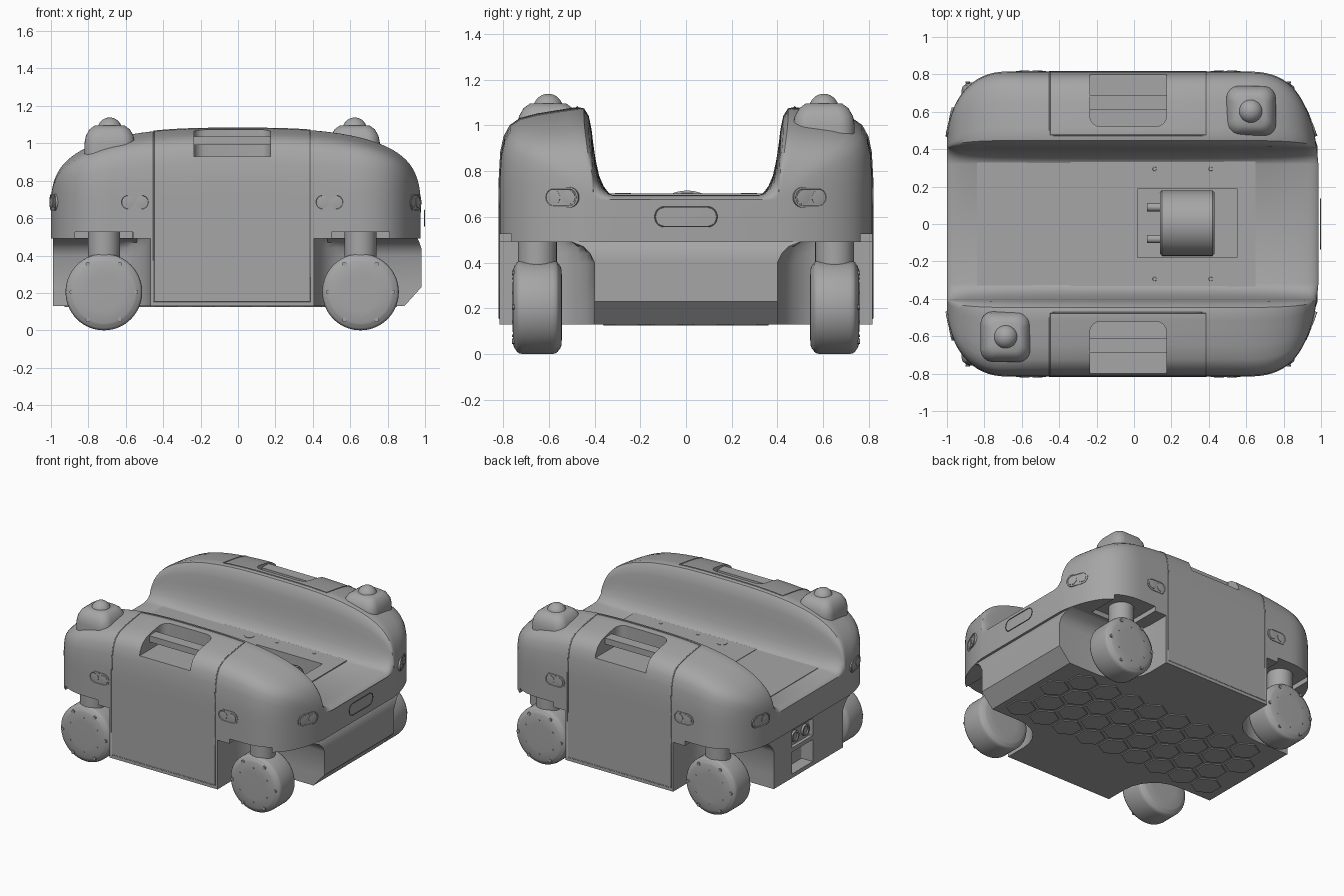
import bpy, bmesh, math
from mathutils import Vector, Matrix

cube = bpy.data.objects.get("Cube")
if cube:
    bpy.data.objects.remove(cube)

grey = bpy.data.materials.new("plain grey")
grey.use_nodes = True
COLOR = (0.38, 0.38, 0.38, 1)
grey.diffuse_color = COLOR
grey.node_tree.nodes["Principled BSDF"].inputs["Base Color"].default_value = COLOR

CX = -0.031          # centre of the running gear
DECK = 0.695
WALL = 0.405         # inner face of the side walls
SIDE = 0.815
AXLE = 0.686
TRACK = 0.65
POWER = 2.2          # roundness of the plan corners
meshes = []


def place(origin, axis=(0, 0, 1)):
    return Matrix.Translation(origin) @ Vector(axis).to_track_quat('Z', 'Y').to_matrix().to_4x4()


def loft(name, stacks, matrix=None):
    """Skin one or more stacks of equal loops and cap both ends."""
    bm = bmesh.new()
    for loops in stacks:
        rings = [[bm.verts.new(p) for p in loop] for loop in loops]
        n = len(rings[0])
        for a, b in zip(rings, rings[1:]):
            for i in range(n):
                j = (i + 1) % n
                bm.faces.new((a[i], a[j], b[j], b[i]))
        bm.faces.new(rings[0])
        bm.faces.new(rings[-1])
    bmesh.ops.recalc_face_normals(bm, faces=bm.faces[:])
    mesh = bpy.data.meshes.new(name)
    bm.to_mesh(mesh)
    bm.free()
    if matrix:
        mesh.transform(matrix)
    mesh.materials.append(grey)
    obj = bpy.data.objects.new(name, mesh)
    bpy.context.scene.collection.objects.link(obj)
    meshes.append(obj)
    return obj


def ring(r, z, n=40, x=0, y=0, turn=0):
    angles = [math.tau * (i + turn) / n for i in range(n)]
    return [(x + r * math.cos(a), y + r * math.sin(a), z) for a in angles]


def lathe(name, profile, origin, axis=(0, 0, 1), n=40):
    return loft(name, [[ring(r, t, n) for r, t in profile]], place(origin, axis))


def rrect(w, h, r, z, x=0, y=0, steps=6):
    pts = []
    for k, (sx, sy) in enumerate(((1, 1), (-1, 1), (-1, -1), (1, -1))):
        for i in range(steps + 1):
            a = math.pi / 2 * (k + i / steps)
            pts.append((x + sx * (w / 2 - r) + r * math.cos(a),
                        y + sy * (h / 2 - r) + r * math.sin(a), z))
    return pts


def slab(name, x0, x1, y0, y1, z0, z1, r=0.002):
    args = (x1 - x0, y1 - y0, r)
    mid = ((x0 + x1) / 2, (y0 + y1) / 2)
    return loft(name, [[rrect(*args, z, *mid) for z in (z0, z1)]])


def cut(obj, cutter, keep=False):
    mod = obj.modifiers.new("cut", 'BOOLEAN')
    mod.operation = 'DIFFERENCE'
    mod.solver = 'EXACT'
    mod.object = cutter
    with bpy.context.temp_override(object=obj, active_object=obj, selected_objects=[obj]):
        bpy.ops.object.modifier_apply(modifier=mod.name)
    if not keep:
        meshes.remove(cutter)
        bpy.data.objects.remove(cutter)


def seam(name, points, depth=0.004):
    curve = bpy.data.curves.new(name, 'CURVE')
    curve.dimensions = '3D'
    curve.bevel_depth = depth
    curve.bevel_resolution = 1
    line = curve.splines.new('POLY')
    line.points.add(len(points) - 1)
    for p, co in zip(line.points, points):
        p.co = (*co, 1)
    line.use_cyclic_u = True
    curve.materials.append(grey)
    bpy.context.scene.collection.objects.link(bpy.data.objects.new(name, curve))


# Upper shell: rounded plan corners, arched walls, sunken deck, one bowed end
def corner(x):
    return (0.62, 0.38, 0.41) if x > 0 else (0.68, 0.32, 0.40)   # start, run, depth


def half_width(x):
    start, run, depth = corner(x)
    t = min(1, max(0, (abs(x) - start) / run))
    return SIDE - depth * (1 - (1 - t ** POWER) ** (1 / POWER))


def bow(x, y):
    return x * (1 - 0.14 * y * y * max(0, x) ** 8)


OUTER = ((1, .2), (.985, .5), (.95, .68), (.89, .8), (.78, .88), (.6, .93), (.4, .965), (.27, .985),
         (.17, 1), (.1, .985), (.05, .9), (.02, .75), (0, .57))
INNER = ((.01, .4), (.025, .22), (.045, .1), (.065, .03), (.085, 0))


def section(x):
    w = half_width(x)
    inner = min(WALL, w - 0.01)
    rise = 0.385 * max(0, 1 - abs(x) ** 2.9) ** 0.4
    base = DECK - 0.02 * x ** 40
    pts = [(w, 0.49), (w, min(base, 0.69))]
    pts += [(inner + f * (w - inner), base + h * rise) for f, h in OUTER]
    pts += [(inner - d, base + h * rise) for d, h in INNER]
    return pts


def full_section(x):
    pts = section(x)
    pts = [(-y, z) for y, z in pts] + pts[::-1]
    return [(bow(x, y), y, z) for y, z in pts]


N = 60
shell = loft("upper_shell", [[full_section(-math.cos(math.pi * i / N)) for i in range(N + 1)]])

# Lower body: cross-shaped plan, round swivel wells flaring out at the top, chamfered end
NARROW = 0.40
quarter = [math.radians(a) for a in range(0, 91, 15)]
wells = [[(CX + e * (AXLE - .25 * math.cos(a)), -TRACK + .25 * math.sin(a)) for a in quarter]
         for e in (-1, 1)]
plan = [(-.99, -NARROW)] + wells[0][::-1] + [(wells[0][0][0], -SIDE), (wells[1][0][0], -SIDE)]
plan += wells[1] + [(.98, -NARROW)]
plan += [(x, -y) for x, y in reversed(plan)]
levels = ((.13, .89, 0), (.23, .98, 0), (.40, .98, 0), (.44, .98, .02), (.47, .97, .05),
          (.49, .96, .10))
body = loft("lower_body", [[[(min(x, end), math.copysign(max(abs(y), NARROW + flare), y), z)
                             for x, y in plan] for z, end, flare in levels]])

# Connector recess and charging port on the end face
cut(body, slab("port_cutter", -1.1, -.90, -.05, .19, .16, .32, .01))
cut(body, slab("connector_cutter", -1.1, -.965, -.05, .19, .35, .475, .01))
for y in (.01, .13):
    lathe("connector", [(.04, 0), (.04, .015), (.028, .015), (.028, .005)],
          (-.965, y, .41), (-1, 0, 0), 24)

# Hexagon tiles under the floor
tiles = []
for row in range(4):
    for col in range(9 - row % 2):
        x, y = -.84 + .2 * col + .1 * (row % 2), -.26 + .173 * row
        tiles.append([ring(r, z, 6, x, y, .5) for r, z in ((.104, .131), (.1, .124))])
loft("floor_hex_tiles", tiles)

# Deck plates, equipment pocket and drum
plates = [slab("deck_plate", -.84, .65, -.36, .37, .68, .699, .015),
          slab("deck_hatch", -.34, .65, -.36, .37, .68, .702, .015)]
pocket = slab("pocket_cutter", .02, .55, -.18, .19, .52, .9)
for part in plates:
    cut(part, pocket, keep=True)
cut(shell, pocket)
lathe("drum", [(.165, 0), (.175, .01), (.175, .28), (.165, .29)], (.14, .005, .54), (1, 0, 0))
for y in (.09, -.08):
    lathe("drum_rod", [(.022, 0), (.022, .08)], (.07, y, .62), (1, 0, 0), 16)
for y in (-.275, .275):
    lathe("deck_button", [(.035, 0), (.035, .004)], (-.1, y, .701), n=24)
    for x in (.11, .41):
        lathe("deck_screw", [(.012, 0), (.01, .003)], (x, y * 1.07, .701), n=12)

for s in (-1, 1):
    # Carrying handle in each wall
    cut(shell, loft("handle_cutter", [[rrect(.41, .4, .06, z, CX, s * .72) for z in (.93, 1.3)]]))
    ys = sorted((s * .61, s * .69))
    slab("handle_bar", CX - .21, CX + .21, *ys, .99, 1.035, .015)

    # Side panel seam running over the wall
    xa, xb = -.45, .385
    rim = 10
    up, down = ([(x, s * y, z) for y, z in [(SIDE, .155)] + section(x)[:rim]] for x in (xa, xb))
    over = []
    for i in range(13):
        x = xa + (xb - xa) * i / 12
        y, z = section(x)[rim]
        over.append((x, s * y, z))
    seam("side_panel_seam", up + over + down[::-1])

    # Domed beacon on its raised base
    x = CX + s * .655
    steps = ((.27, .88), (.27, 1.0), (.255, 1.04), (.215, 1.075), (.16, 1.095))
    loft("beacon_base", [[rrect(w, w, w * .25, z, x, s * .603) for w, z in steps]])
    dome = [(.065 * math.cos(a), .065 * math.sin(a))
            for a in (math.radians(d) for d in range(0, 89, 8))]
    lathe("beacon_dome", [(.065, -.02)] + dome, (x, s * .603, 1.073))

    for e in (-1, 1):
        # Wheel, steering post and bolts
        x = CX + e * AXLE
        ys = sorted((s * .53, s * .9))
        cut(shell, slab("well_cutter", x - .155, x + .155, *ys, .4, .525))
        lathe("steering_post", [(.085, .39), (.085, .54)], (x, s * TRACK, 0))
        side = [(.205, .065), (.202, .08), (.195, .09), (.19, .092), (.18, .1), (.165, .106),
                (.1, .108)]
        lathe("wheel", [(r, -t) for r, t in reversed(side)] + side,
              (x, s * TRACK, .205), (0, s, 0), 56)
        for k in range(6):
            for r, size, shift in ((.172, .012, 0), (.125, .005, .5)):
                a = math.tau * (k + shift) / 6
                lathe("wheel_bolt", [(size, 0), (size, .011)],
                      (x + r * math.cos(a), s * .75, .205 + r * math.sin(a)), (0, s, 0), 10)

        # Twin-lens sensors on the long side and on the rounded end
        start, run, depth = corner(e)
        v = 1 - (SIDE - .545) / depth
        t = (1 - v ** POWER) ** (1 / POWER)
        tilt = v ** (POWER - 1) / depth + (.3 if e > 0 else 0)
        spots = (((CX + e * .52, s * SIDE, .685), (0, s, 0)),
                 ((bow(e * (start + run * t), .545), s * .545, .685),
                  (e * t ** (POWER - 1) / run, s * tilt, 0)))
        for at, facing in spots:
            m = place(at, facing)
            loft("sensor_bezel", [[rrect(w, h, h / 2 - .001, z) for w, h, z in
                                   ((.16, .09, -.02), (.16, .09, .004), (.144, .074, .004),
                                    (.14, .07, .001))]], m)
            for u in (-.035, .035):
                lathe("sensor_lens", [(.03, 0), (.03, .004), (.022, .005)],
                      m @ Vector((u, 0, 0)), facing, 24)

# Oval badge outline on the end face
seam("end_oval_seam", [(bow(.999, x), x, y + .6) for x, y, z in rrect(.27, .085, .04, 0)], .003)

# Smooth shading with sharp creases
bpy.ops.object.select_all(action='DESELECT')
for obj in meshes:
    obj.select_set(True)
bpy.context.view_layer.objects.active = shell
bpy.ops.object.shade_smooth_by_angle(angle=math.radians(35))
